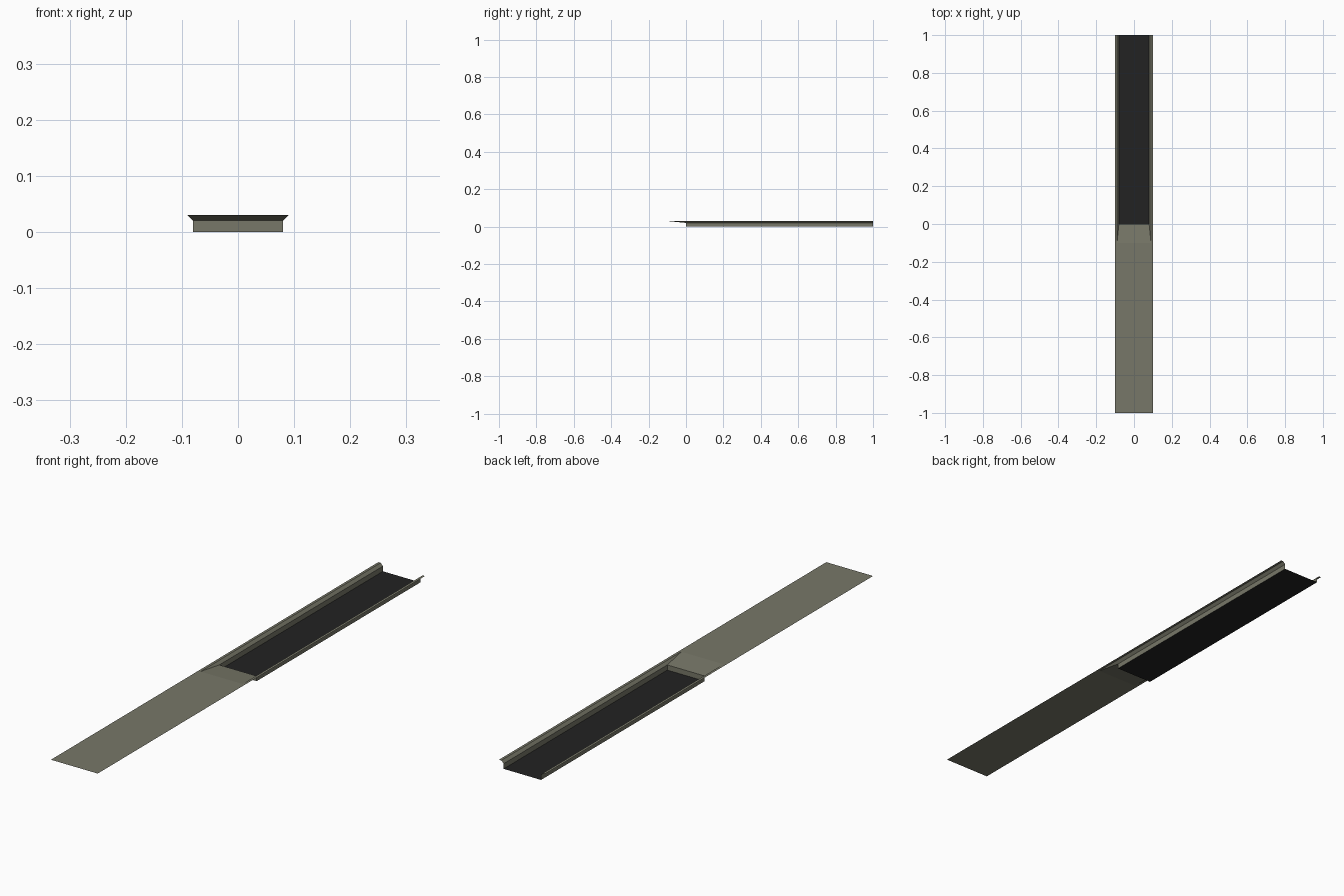
import bpy
import bmesh

cube = bpy.data.objects.get("Cube")
if cube:
    bpy.data.objects.remove(cube)


def make_material(name, color):
    mat = bpy.data.materials.new(name)
    mat.use_nodes = True
    mat.diffuse_color = color
    mat.node_tree.nodes["Principled BSDF"].inputs["Base Color"].default_value = color
    return mat


def loft(name, sections, mat):
    """Bridge matching rows of points into an upward-facing sheet."""
    bm = bmesh.new()
    rows = [[bm.verts.new(p) for p in row] for row in sections]
    for near, far in zip(rows, rows[1:]):
        for i in range(len(near) - 1):
            bm.faces.new((near[i], near[i + 1], far[i + 1], far[i]))
    # collapse strips that have no width at one or both ends
    bmesh.ops.remove_doubles(bm, verts=bm.verts, dist=1e-5)
    mesh = bpy.data.meshes.new(name)
    bm.to_mesh(mesh)
    bm.free()
    mesh.materials.append(mat)
    obj = bpy.data.objects.new(name, mesh)
    bpy.context.collection.objects.link(obj)
    return obj


def section(y, shoulder, bed):
    """Mirrored cross-section: flat lip, bevel to the shoulder, wall to the bed."""
    half = [(LIP, TOP), (RIM, TOP), shoulder, bed]
    left = [(-x, y, z) for x, z in half]
    right = [(x, y, z) for x, z in reversed(half)]
    return left + right


LIP, RIM, WALL = 0.10, 0.09, 0.08
TOP, LEDGE = 0.03, 0.02
rim, ledge, foot = (RIM, TOP), (WALL, LEDGE), (WALL, 0)

concrete = make_material("olive grey", (0.185, 0.185, 0.138, 1))
dark = make_material("near black", (0.016, 0.016, 0.016, 1))

# Flat deck, dipping apron and end wall
loft("deck_and_apron", [
    section(-1, rim, rim),
    section(-0.1, rim, rim),
    section(0, ledge, ledge),
    section(0, ledge, foot),
], concrete)

# Channel sides: lip, bevel and upright wall
for side, name in ((-1, "channel_side_right"), (1, "channel_side_left")):
    profile = [(LIP, TOP), rim, ledge, foot]
    if side > 0:
        profile.reverse()
    loft(name, [[(side * x, y, z) for x, z in profile] for y in (0, 1)], concrete)

# Channel floor
loft("channel_floor", [[(-WALL, y, 0), (WALL, y, 0)] for y in (0, 1)], dark)
